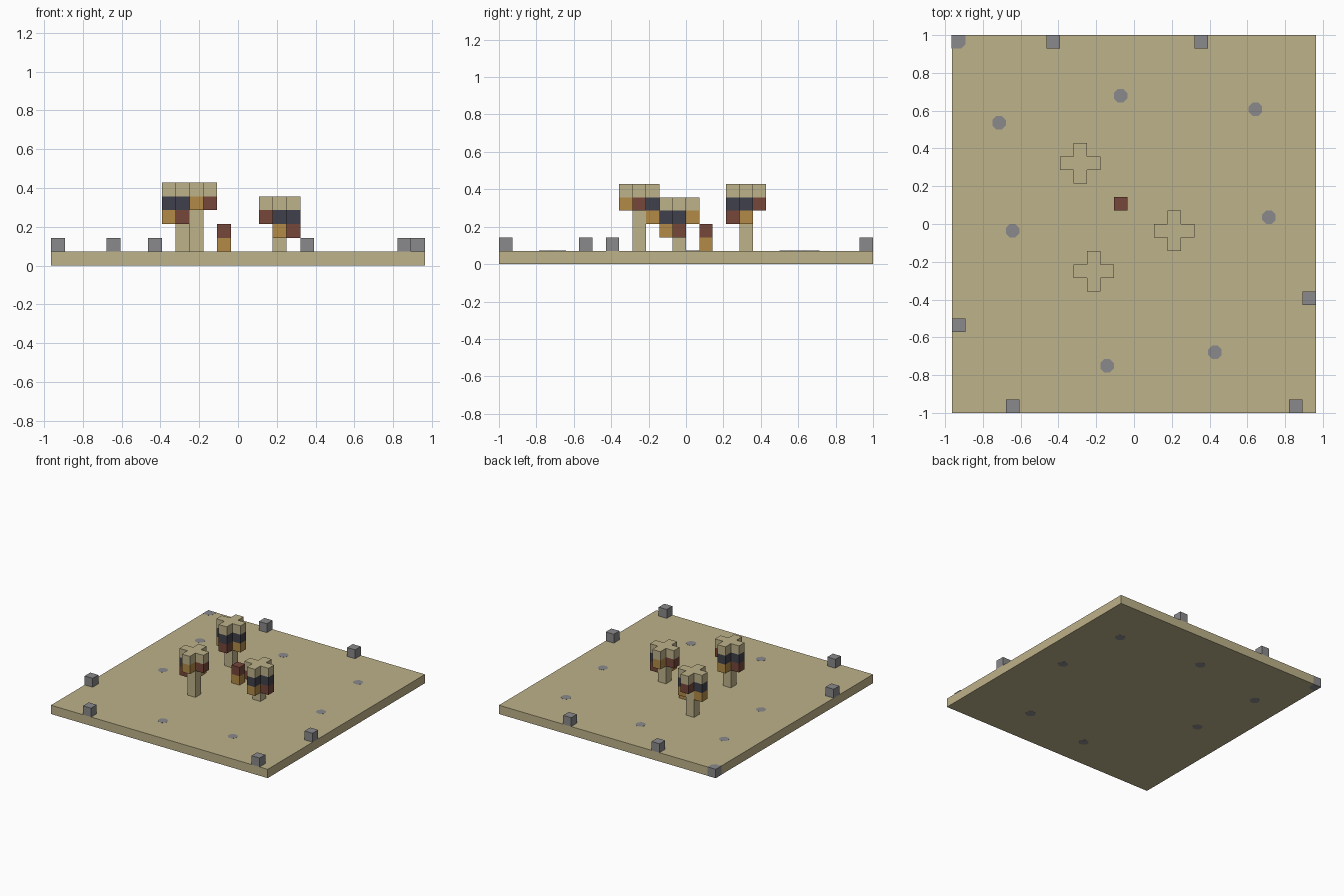
import bpy, bmesh
from math import cos, sin, pi

if "Cube" in bpy.data.objects:
    bpy.data.objects.remove(bpy.data.objects["Cube"], do_unlink=True)

V = 1 / 14      # one block
E = 0.0006      # tiny lift for painted spots


def material(name, rgb):
    lin = [((c / 255 + 0.055) / 1.055) ** 2.4 for c in rgb] + [1]
    m = bpy.data.materials.new(name)
    m.use_nodes = True
    m.diffuse_color = lin
    m.node_tree.nodes["Principled BSDF"].inputs["Base Color"].default_value = lin
    return m


SAND = material("sand", (190, 178, 138))
GREY = material("stone grey", (138, 138, 140))
DARK = material("dark slate", (64, 64, 76))
RED = material("rust red", (118, 71, 58))
GOLD = material("ochre", (178, 138, 70))


def prism(name, outline, z0, z1, mat):
    """Extrude a counter-clockwise outline from z0 to z1."""
    bm = bmesh.new()
    face = bm.faces.new([bm.verts.new((x, y, z0)) for x, y in outline])
    top = bmesh.ops.extrude_face_region(bm, geom=[face])["geom"]
    moved = [g for g in top if isinstance(g, bmesh.types.BMVert)]
    bmesh.ops.translate(bm, verts=moved, vec=(0, 0, z1 - z0))
    bmesh.ops.recalc_face_normals(bm, faces=bm.faces)
    mesh = bpy.data.meshes.new(name)
    bm.to_mesh(mesh)
    bm.free()
    mesh.materials.append(mat)
    obj = bpy.data.objects.new(name, mesh)
    bpy.context.collection.objects.link(obj)
    return obj


def rect(x, y, w, d):
    return [(x + sx * w / 2, y + sy * d / 2)
            for sx, sy in ((-1, -1), (1, -1), (1, 1), (-1, 1))]


def block(name, i, j, k, mat, height=1):
    """Block centred on grid cell i, j, resting at level k."""
    return prism(name, rect(i * V, j * V, V, V), k * V, (k + height) * V, mat)


# Ground slab
prism("ground", rect(0, 0, 27 * V, 28 * V), E, V, SAND)

# Round spots passing through the slab
r = V / 2 / cos(pi / 8)
for i, j in ((-10, 7.5), (-1, 9.5), (9, 8.5), (10, 0.5), (6, -9.5),
             (-2, -10.5), (-9, -0.5)):
    ring = [(i * V + r * cos((n + 0.5) * pi / 4), j * V + r * sin((n + 0.5) * pi / 4))
            for n in range(8)]
    prism("ground_spot", ring, 0, V + E, GREY)

# Corner spot with its inner corner cut
x0, x1, y0, y1 = -13.5 * V - E, -12.5 * V, 13 * V, 14 * V + E
c = 0.3 * V
prism("corner_spot", [(x0, y0), (x1 - c, y0), (x1, y0 + c), (x1, y1), (x0, y1)],
      0, V + E, GREY)

# Stones along the rim
for i, j in ((-6, 13.5), (5, 13.5), (13, -5.5), (-13, -7.5), (-9, -13.5), (12, -13.5)):
    block("rim_stone", i, j, 1, GREY)

# Small post in the middle
block("post_base", -1, 1.5, 1, GOLD)
block("post_top", -1, 1.5, 2, RED)


def tree(i, j, cap, arms):
    """Trunk, cross-shaped cap, and hanging blocks listed from the top down."""
    block("trunk", i, j, 1, SAND, cap - 1)
    a, b = V / 2, 1.5 * V
    cross = []
    for n in range(4):
        ca, sa = round(cos(n * pi / 2)), round(sin(n * pi / 2))
        for x, y in ((b, -a), (b, a), (a, a)):
            cross.append((i * V + x * ca - y * sa, j * V + x * sa + y * ca))
    prism("crown_cap", cross, cap * V, (cap + 1) * V, SAND)
    for (dx, dy), mats in arms.items():
        for n, mat in enumerate(mats):
            block("crown_block", i + dx, j + dy, cap - 1 - n, mat)


EAST, WEST, NORTH, SOUTH = (1, 0), (-1, 0), (0, 1), (0, -1)
tree(-4, 4.5, 5, {EAST: [DARK, GOLD], WEST: [DARK, GOLD], SOUTH: [DARK, RED], NORTH: [RED]})
tree(3, -0.5, 4, {EAST: [DARK, RED], SOUTH: [DARK, GOLD], WEST: [RED], NORTH: [GOLD]})
tree(-3, -3.5, 5, {NORTH: [DARK, GOLD], WEST: [DARK, RED], EAST: [RED], SOUTH: [GOLD]})
